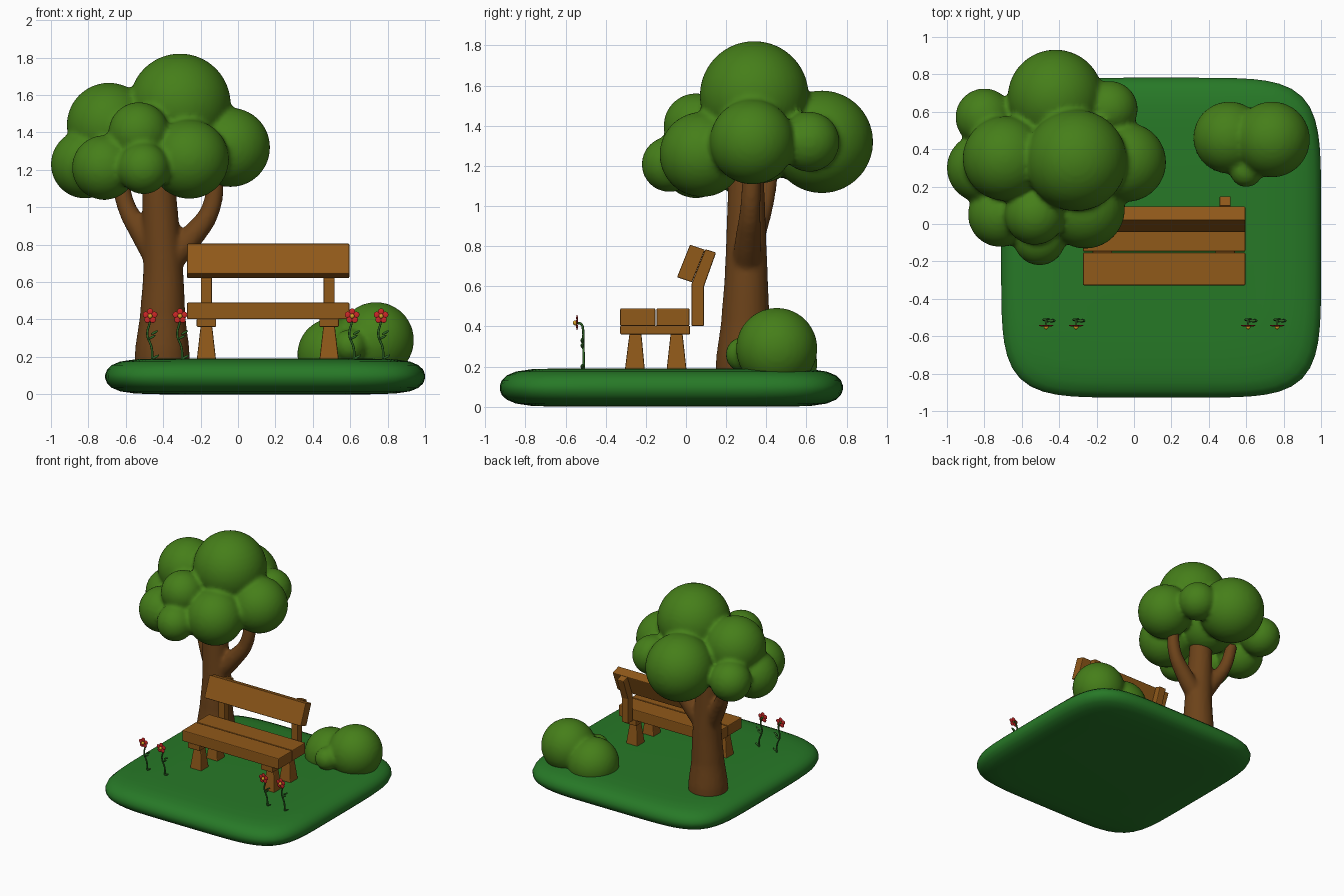
import bpy, bmesh, math
from mathutils import Vector, Matrix

if "Cube" in bpy.data.objects:
    bpy.data.objects.remove(bpy.data.objects["Cube"])


def material(name, rgb):
    m = bpy.data.materials.new(name)
    m.diffuse_color = (*rgb, 1)
    m.use_nodes = True
    m.node_tree.nodes["Principled BSDF"].inputs["Base Color"].default_value = m.diffuse_color
    return m


GRASS = material("grass", (0.02, 0.19, 0.02))
LEAF = material("foliage", (0.06, 0.21, 0.01))
BARK = material("bark", (0.15, 0.055, 0.01))
WOOD = material("wood", (0.28, 0.1, 0.01))
STEM = material("stem", (0.03, 0.14, 0.02))
RED = material("petal", (0.6, 0.02, 0.02))
YELLOW = material("pollen", (0.7, 0.35, 0.02))


def finish(bm, name, mat, smooth=True):
    bmesh.ops.recalc_face_normals(bm, faces=bm.faces)
    me = bpy.data.meshes.new(name)
    bm.to_mesh(me)
    bm.free()
    me.materials.append(mat)
    for p in me.polygons:
        p.use_smooth = smooth
    ob = bpy.data.objects.new(name, me)
    bpy.context.scene.collection.objects.link(ob)
    return ob


def blend(ob, voxel, rounds):
    r = ob.modifiers.new("merge", 'REMESH')
    r.mode = 'VOXEL'
    r.voxel_size = voxel
    r.use_smooth_shade = True
    s = ob.modifiers.new("soften", 'SMOOTH')
    s.factor = 0.5
    s.iterations = rounds


def ball(bm, c, r, scale=(1, 1, 1), rot=Matrix(), seg=40):
    m = Matrix.Translation(c) @ rot @ Matrix.Diagonal((*scale, 1))
    bmesh.ops.create_uvsphere(bm, u_segments=seg, v_segments=seg // 2, radius=r, matrix=m)


def blob(name, spheres):
    bm = bmesh.new()
    for x, y, z, r in spheres:
        ball(bm, (x, y, z), r)
    blend(finish(bm, name, LEAF), 0.016, 4)


def tube(bm, points, sides=8):
    # smooth tube through (x, y, z, radius) points
    cu = bpy.data.curves.new("path", 'CURVE')
    cu.dimensions = '3D'
    cu.bevel_depth = 1
    cu.bevel_resolution = sides // 2 - 2
    cu.use_fill_caps = True
    sp = cu.splines.new('BEZIER')
    sp.resolution_u = 6
    sp.bezier_points.add(len(points) - 1)
    for b, p in zip(sp.bezier_points, points):
        b.co, b.radius = p[:3], p[3]
        b.handle_left_type = b.handle_right_type = 'AUTO'
    ob = bpy.data.objects.new("path", cu)
    bpy.context.scene.collection.objects.link(ob)
    me = bpy.data.meshes.new_from_object(ob.evaluated_get(bpy.context.evaluated_depsgraph_get()))
    bm.from_mesh(me)
    bpy.data.objects.remove(ob)
    bmesh.ops.remove_doubles(bm, verts=bm.verts, dist=1e-5)


# Ground slab: superellipse rings with a rounded rim
bm = bmesh.new()
rings = []
for inset, z in ((.3, 0), (.16, .004), (.08, .016), (.035, .035), (.01, .058), (0, .085), (0, .105),
                 (.01, .132), (.035, .156), (.08, .175), (.16, .187), (.3, .191)):
    ring = []
    for i in range(96):
        a = math.tau * i / 96
        c, s = math.cos(a), math.sin(a)
        k = (.855 - inset) / (abs(c) ** 5.5 + abs(s) ** 5.5) ** (1 / 5.5)
        ring.append(bm.verts.new((.145 + c * k, -.073 + s * k, z)))
    rings.append(ring)
for lo, hi in zip(rings, rings[1:]):
    for i in range(96):
        j = (i + 1) % 96
        bm.faces.new((lo[i], lo[j], hi[j], hi[i]))
bm.faces.new(rings[0])
bm.faces.new(rings[-1])
finish(bm, "ground", GRASS)

# Tree crown
blob("tree_crown", [
    (-.31, .34, 1.55, .272), (-.04, .33, 1.32, .212), (-.42, .677, 1.32, .256),
    (-.26, .08, 1.257, .212), (-.53, .05, 1.40, .162), (-.505, -.083, 1.208, .138),
    (-.715, .05, 1.212, .173), (-.818, .3, 1.23, .183), (-.69, .35, 1.44, .226),
    (-.80, .57, 1.27, .155), (-.13, .615, 1.32, .15), (-.45, .35, 1.35, .24)])

# Trunk with two side branches
bm = bmesh.new()
tube(bm, [(-.405, .295, .16, .148), (-.405, .295, .24, .146), (-.403, .296, .42, .122),
          (-.40, .3, .65, .108), (-.41, .3, .85, .1), (-.43, .3, 1.25, .085)], 20)
tube(bm, [(-.43, .3, .72, .07), (-.52, .34, .87, .062), (-.595, .385, 1.0, .05), (-.64, .42, 1.2, .045)], 14)
tube(bm, [(-.38, .3, .70, .075), (-.25, .31, .84, .065), (-.15, .32, .98, .052), (-.115, .33, 1.2, .045)], 14)
blend(finish(bm, "trunk", BARK), 0.014, 6)

# Bush
blob("bush", [(.738, .452, .29, .203), (.51, .462, .215, .193), (.6, .285, .26, .088)])


# Bench parts
def prism(name, profile, x0, x1, taper=None):
    # extrude a (y, z) profile along x
    bm = bmesh.new()
    f = bm.faces.new([bm.verts.new((x0, y, z)) for y, z in profile])
    g = bmesh.ops.extrude_face_region(bm, geom=[f])["geom"]
    for v in g:
        if isinstance(v, bmesh.types.BMVert):
            v.co.x = x1
    if taper:
        top = max(v.co.z for v in bm.verts)
        for v in bm.verts:
            if v.co.z > top - .01:
                v.co.x = (x0 + x1) / 2 + (v.co.x - (x0 + x1) / 2) * taper
    ob = finish(bm, name, WOOD, False)
    b = ob.modifiers.new("edge", 'BEVEL')
    b.width, b.segments = .006, 2


def rect(y0, y1, z0, z1):
    return [(y0, z0), (y1, z0), (y1, z1), (y0, z1)]


prism("seat_front_plank", rect(-.328, -.153, .402, .49), -.273, .595)
prism("seat_back_plank", rect(-.147, .017, .402, .49), -.273, .595)
prism("backrest", [(.03, .62), (.095, .782), (.02, .807), (-.045, .645)], -.273, .595)
for side, x in (("left", -.169), ("right", .487)):
    prism(side + "_beam", rect(-.328, .02, .36, .404), x - .052, x + .052)
    prism(side + "_front_leg", [(-.305, .18), (-.205, .18), (-.222, .362), (-.282, .362)], x - .052, x + .052, .6)
    prism(side + "_back_leg", [(-.097, .18), (.003, .18), (-.017, .362), (-.077, .362)], x - .052, x + .052, .6)
    prism(side + "_post", [(.027, .402), (.09, .402), (.09, .60), (.15, .768), (.097, .785), (.027, .61)],
          x - .03, x + .03)

# Flowers
for n, x in enumerate((-.47, -.31, .61, .765), 1):
    bm = bmesh.new()
    tube(bm, [(x + .012, -.51, .18, .007), (x + .008, -.51, .25, .006), (x - .015, -.512, .32, .006),
              (x - .002, -.513, .385, .006), (x, -.522, .412, .006), (x, -.543, .418, .006)])
    for dx, z in ((.024, .33), (.03, .20), (.01, .305)):
        ball(bm, (x + dx, -.517, z), .022, (1, .4, .3), Matrix.Rotation(-.5, 4, 'Y'), 12)
    finish(bm, f"flower_stem_{n}", STEM)
    bm = bmesh.new()
    for i in range(5):
        a = math.pi / 2 + math.tau * i / 5
        ball(bm, (x + .024 * math.cos(a), -.543, .418 + .024 * math.sin(a)), .017, (1, .25, 1), Matrix(), 14)
    finish(bm, f"flower_petals_{n}", RED)
    bm = bmesh.new()
    ball(bm, (x, -.551, .418), .013, seg=14)
    finish(bm, f"flower_centre_{n}", YELLOW)
